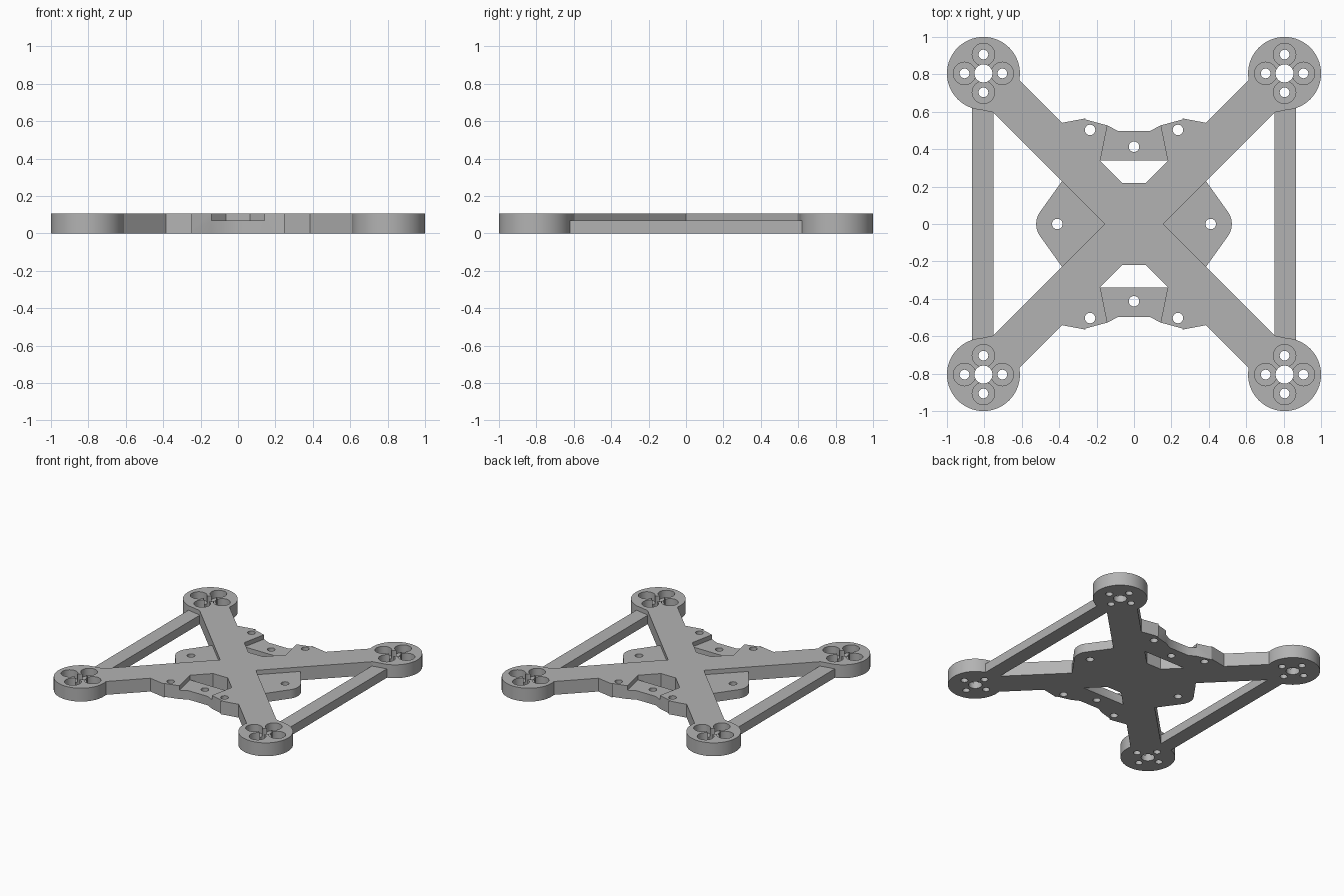
import bpy, bmesh, math

cube = bpy.data.objects.get("Cube")
if cube:
    bpy.data.objects.remove(cube, do_unlink=True)

TOP, LOW = 0.105, 0.07          # full thickness and recessed thickness
MOUNT, REACH = 0.805, 0.195     # motor mount centre and radius
EDGE = 0.156                    # diagonal offset of the arm edges

grey = bpy.data.materials.new("matte grey")
grey.use_nodes = True
colour = (0.45, 0.45, 0.45, 1)
grey.diffuse_color = colour
grey.node_tree.nodes["Principled BSDF"].inputs["Base Color"].default_value = colour


def prism(name, points, z0, z1):
    """Extrude a flat outline between two heights."""
    bm = bmesh.new()
    face = bm.faces.new([bm.verts.new((x, y, z0)) for x, y in points])
    grown = bmesh.ops.extrude_face_region(bm, geom=[face])["geom"]
    bmesh.ops.translate(bm, vec=(0, 0, z1 - z0),
                        verts=[v for v in grown if isinstance(v, bmesh.types.BMVert)])
    bmesh.ops.recalc_face_normals(bm, faces=bm.faces)
    mesh = bpy.data.meshes.new(name)
    bm.to_mesh(mesh)
    bm.free()
    mesh.materials.append(grey)
    obj = bpy.data.objects.new(name, mesh)
    bpy.context.collection.objects.link(obj)
    return obj


def arc(cx, cy, r, start, end, steps):
    angles = [math.radians(start + (end - start) * i / steps) for i in range(steps + 1)]
    return [(cx + r * math.cos(a), cy + r * math.sin(a)) for a in angles]


def disc(cx, cy, r, steps=48):
    return arc(cx, cy, r, 0, 360, steps)[:-1]


def combine(target, tool, operation):
    """Apply a boolean and discard the tool."""
    mod = target.modifiers.new("combine", 'BOOLEAN')
    mod.operation, mod.solver, mod.object = operation, 'EXACT', tool
    bpy.context.view_layer.update()
    graph = bpy.context.evaluated_depsgraph_get()
    mesh = bpy.data.meshes.new_from_object(target.evaluated_get(graph))
    target.modifiers.clear()
    target.data = mesh
    bpy.data.objects.remove(tool, do_unlink=True)


def flip(points, sx, sy):
    return [(x * sx, y * sy) for x, y in points]


CORNERS = [(sx, sy) for sx in (1, -1) for sy in (1, -1)]
h = EDGE / 2

# Centre block
frame = prism("drone_frame", [(-0.07, -0.22), (0.07, -0.22), (0.07, 0.22), (-0.07, 0.22)], 0, TOP)
solids = []

# Crossed arms
for s in (1, -1):
    arm = [(MOUNT + h, MOUNT - h), (MOUNT - h, MOUNT + h),
           (-MOUNT - h, -MOUNT + h), (-MOUNT + h, -MOUNT - h)]
    solids.append(prism("arm", flip(arm, s, 1), 0, TOP))

# Rounded ears, motor mounts and the small flares where the mounts meet the braces
ear = ([(0.4, 0.5), (0.385, 0.541)] + arc(0.235, 0.503, 0.065, 81, 62, 5)
       + [(0.142, 0.527), (0.18, 0.34), (0.3, 0.3)])
flare = [(0.865, 0.62), (0.749, 0.596), (0.74, 0.7), (0.84, 0.7)]
for sx, sy in CORNERS:
    solids.append(prism("ear", flip(ear, sx, sy), 0, TOP))
    solids.append(prism("motor_mount", disc(MOUNT * sx, MOUNT * sy, REACH, 64), 0, TOP))
    solids.append(prism("flare", flip(flare, sx, sy), 0, TOP))

# Recessed end tabs, side plates and long braces
half_tab = [(0.2, 0.34), (0.165, 0.5), (0.142, 0.527), (0.085, 0.497)]
tab = half_tab + flip(half_tab, -1, 1)[::-1]
side = ([(0.1, 0), (0.36, -0.26), (0.385, -0.229)]
        + arc(0.41, 0, 0.113, -39, 39, 16) + [(0.385, 0.229), (0.36, 0.26)])
brace = [(0.75, -0.7), (0.865, -0.7), (0.865, 0.7), (0.75, 0.7)]
for s in (1, -1):
    solids.append(prism("end_tab", flip(tab, 1, s), 0, LOW))
    solids.append(prism("side_plate", flip(side, s, 1), 0, LOW))
    solids.append(prism("brace", flip(brace, s, 1), 0, LOW))

for solid in solids:
    combine(frame, solid, 'UNION')

# Screw holes through the body
holes = [(0, 0.413), (0, -0.413), (0.41, 0), (-0.41, 0)]
holes += [(0.235 * sx, 0.503 * sy) for sx, sy in CORNERS]
cuts = [prism("screw_hole", disc(x, y, 0.028, 32), -0.1, 0.2) for x, y in holes]

# Motor shaft holes with four counterbored screws around each
for sx, sy in CORNERS:
    cx, cy = MOUNT * sx, MOUNT * sy
    cuts.append(prism("shaft_hole", disc(cx, cy, 0.048), -0.1, 0.2))
    for dx, dy in ((0.101, 0), (-0.101, 0), (0, 0.101), (0, -0.101)):
        cuts.append(prism("counterbore", disc(cx + dx, cy + dy, 0.06), 0.045, 0.2))
        cuts.append(prism("mount_screw", disc(cx + dx, cy + dy, 0.026, 32), -0.1, 0.2))

for cut in cuts:
    combine(frame, cut, 'DIFFERENCE')

# Smooth round walls, crisp edges
bpy.ops.object.select_all(action='DESELECT')
frame.select_set(True)
bpy.context.view_layer.objects.active = frame
bpy.ops.object.shade_smooth_by_angle(angle=math.radians(30))
